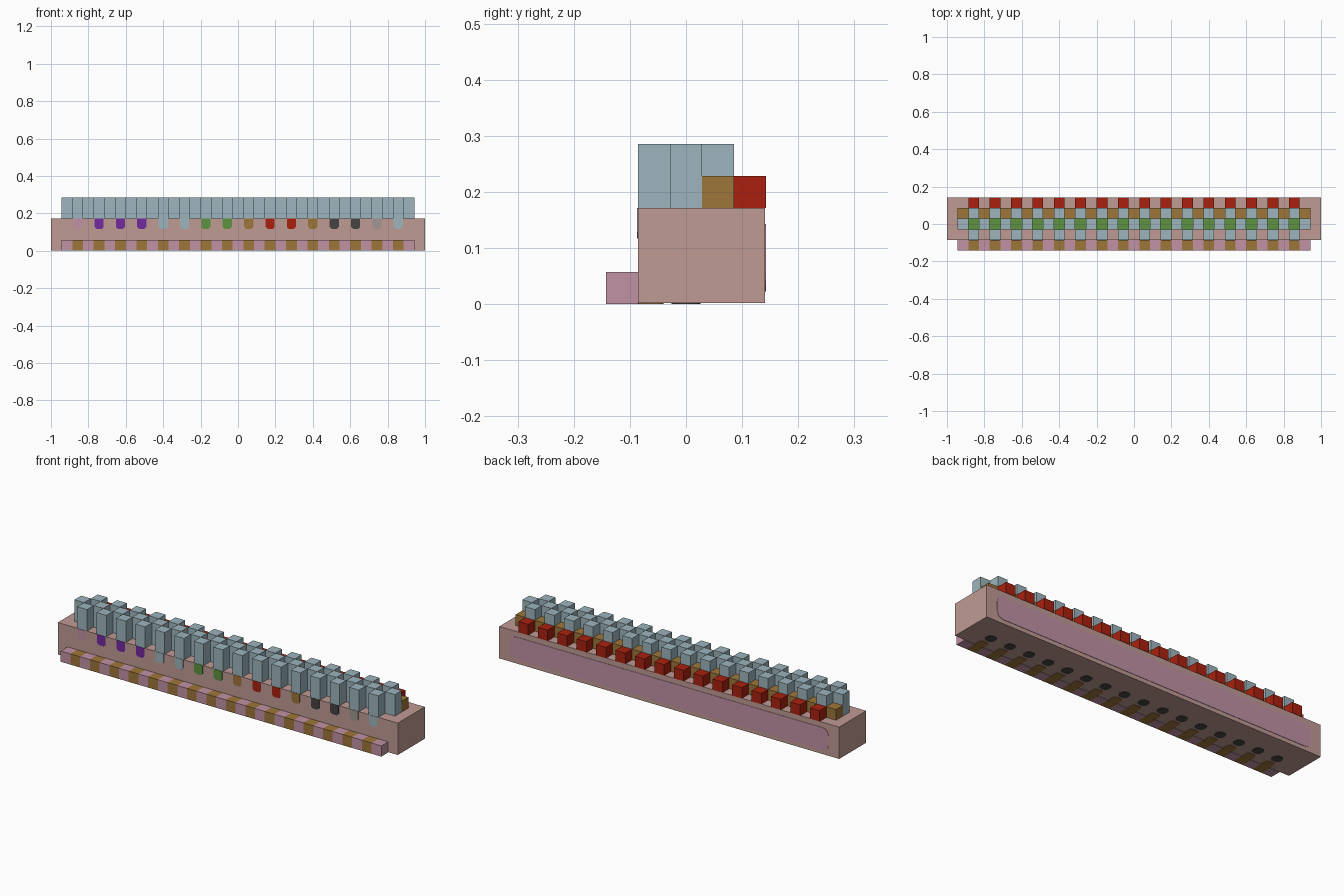
import bpy, bmesh, math

cube = bpy.data.objects.get("Cube")
if cube:
    bpy.data.objects.remove(cube, do_unlink=True)

U = 2 / 35          # one block
SKIN = 0.002        # thickness of painted plates


def linear(c):
    c /= 255
    return c / 12.92 if c <= 0.04045 else ((c + 0.055) / 1.055) ** 2.4


def material(name, *rgb):
    m = bpy.data.materials.new(name)
    m.use_nodes = True
    col = [linear(c) for c in rgb] + [1]
    m.diffuse_color = col
    bsdf = next(n for n in m.node_tree.nodes if n.type == "BSDF_PRINCIPLED")
    bsdf.inputs["Base Color"].default_value = col
    bsdf.inputs["Roughness"].default_value = 0.9
    return m


salmon = material("salmon", 192, 155, 148)
pink = material("mauve pink", 193, 146, 165)
brown = material("ochre brown", 157, 118, 58)
blue = material("pale blue", 157, 181, 189)
red = material("red", 170, 33, 15)
green = material("leaf green", 93, 146, 64)
purple = material("purple", 115, 42, 160)
dark = material("charcoal", 70, 68, 66)
grey = material("warm grey", 160, 151, 147)


def finish(bm, name, mat):
    bmesh.ops.recalc_face_normals(bm, faces=bm.faces)
    mesh = bpy.data.meshes.new(name)
    bm.to_mesh(mesh)
    bm.free()
    mesh.materials.append(mat)
    ob = bpy.data.objects.new(name, mesh)
    bpy.context.collection.objects.link(ob)
    return ob


def add_box(bm, x, y, z):
    """Box from (low, high) ranges."""
    verts = bmesh.ops.create_cube(bm, size=1)["verts"]
    for v in verts:
        v.co = [(a + b) / 2 + c * (b - a) for (a, b), c in zip((x, y, z), v.co)]


def box(name, mat, x, y, z):
    bm = bmesh.new()
    add_box(bm, x, y, z)
    return finish(bm, name, mat)


def row(name, mat, columns, y, z):
    """One block per column; y and z are ranges in blocks."""
    bm = bmesh.new()
    for c in columns:
        add_box(bm, ((c - .5) * U, (c + .5) * U), [v * U for v in y], [v * U for v in z])
    return finish(bm, name, mat)


def plate(bm, points, offset):
    """Thin plate from an outline, extruded along offset."""
    face = bm.faces.new([bm.verts.new(p) for p in points])
    new = bmesh.ops.extrude_face_region(bm, geom=[face])["geom"]
    bmesh.ops.translate(bm, vec=offset, verts=[g for g in new if isinstance(g, bmesh.types.BMVert)])


def rounded(w, h, r, steps=4):
    """Rounded rectangle outline around the origin."""
    pts = []
    for i, (sx, sy) in enumerate([(1, 1), (-1, 1), (-1, -1), (1, -1)]):
        for k in range(steps + 1):
            a = (i + k / steps) * math.pi / 2
            pts.append((sx * (w / 2 - r) + r * math.cos(a), sy * (h / 2 - r) + r * math.sin(a)))
    return pts


odd = range(-15, 16, 2)
even = range(-16, 17, 2)

# Long base block
box("base_block", salmon, (-1, 1), (-1.5 * U, 2.5 * U - SKIN), (SKIN, 3 * U))

# Striped ledge along the front
row("ledge_pink_blocks", pink, even, (-2.5, -1.5), (0, 1))
row("ledge_brown_blocks", brown, odd, (-2.5, -1.5), (0, 1))

# Chequered blocks on top
row("front_columns", blue, odd, (-1.5, -.5), (3, 5))
row("middle_columns", blue, even, (-.5, .5), (3, 5))
row("rear_columns", blue, odd, (.5, 1.5), (3, 5))
row("centre_blocks", green, odd, (-.5, .5), (3, 4))
row("rear_brown_blocks", brown, even, (.5, 1.5), (3, 4))
row("rear_red_blocks", red, odd, (1.5, 2.5), (3, 4))

# Coloured tabs under the front columns
tab_mats = [pink, purple, purple, purple, blue, blue, green, green,
            brown, red, red, brown, dark, dark, grey, blue]
for i, (c, mat) in enumerate(zip(odd, tab_mats)):
    bm = bmesh.new()
    w, top, low, cut = .43 * U, 3 * U, 2.05 * U, .18 * U
    outline = [(-w, top), (-w, low + cut), (cut - w, low), (w - cut, low), (w, low + cut), (w, top)]
    plate(bm, [(c * U + x, -1.5 * U, z) for x, z in outline], (0, -SKIN, 0))
    finish(bm, f"front_tab_{i + 1}", mat)

# Mauve panel on the back
bm = bmesh.new()
plate(bm, [(x, 2.5 * U - SKIN, 1.45 * U + z) for x, z in rounded(32.8 * U, 2.1 * U, .6 * U)],
      (0, SKIN, 0))
finish(bm, "back_panel", pink)

# Spots and stripes underneath
spots, stripes = bmesh.new(), bmesh.new()
for c in odd:
    plate(spots, [(c * U + x, y, SKIN) for x, y in rounded(.9 * U, .9 * U, .35 * U)], (0, 0, -SKIN))
    plate(stripes, [(c * U + x, y - 1.1 * U, SKIN) for x, y in rounded(.9 * U, .8 * U, .2 * U)],
          (0, 0, -SKIN))
finish(spots, "underside_spots", dark)
finish(stripes, "underside_stripes", brown)
